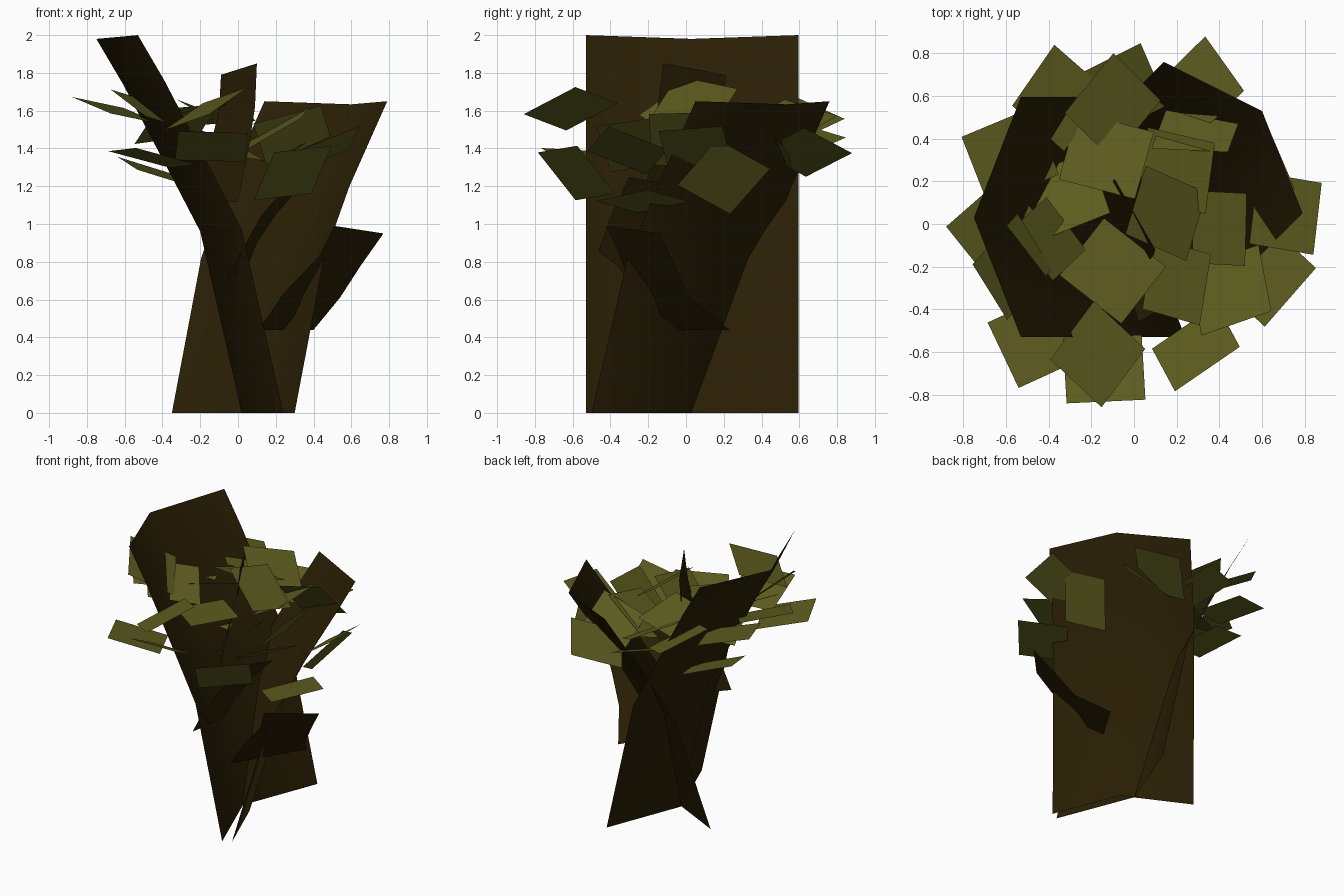
import bpy
from mathutils import Vector, Quaternion
from math import radians


def material(name, rgb):
    m = bpy.data.materials.new(name)
    m.diffuse_color = (*rgb, 1)
    return m


bark = material("dark bark", (0.023, 0.0135, 0.0015))
olive = material("olive leaf", (0.110, 0.108, 0.014))


def make(name, verts, faces, mat, smooth=False):
    me = bpy.data.meshes.new(name)
    me.from_pydata([tuple(v) for v in verts], [], faces)
    me.materials.append(mat)
    for p in me.polygons:
        p.use_smooth = smooth
    ob = bpy.data.objects.new(name, me)
    bpy.context.collection.objects.link(ob)
    return ob


def strip(name, rows):
    """Bent, smooth sheet through rows of points."""
    n = len(rows[0])
    verts = [p for r in rows for p in r]
    faces = [(i * n + j, i * n + j + 1, (i + 1) * n + j + 1, (i + 1) * n + j)
             for i in range(len(rows) - 1) for j in range(n - 1)]
    return make(name, verts, faces, bark, True)


def folded_trunk(name, section, path):
    """V-folded cross-section swept along (dx, dy, z) offsets."""
    return strip(name, [[(x + dx, y + dy, z - (0.02 * z / 2 if j == 1 else 0))
                         for j, (x, y) in enumerate(section)]
                        for dx, dy, z in path])


def branch(name, edge_a, edge_b):
    return strip(name, list(zip(edge_a, edge_b)))


# Trunk sheets
folded_trunk("left_trunk", [(0.24, -0.53), (0.02, 0.03), (0.24, 0.595)],
             [(0, 0, 0), (-0.22, 0, 0.97), (-0.40, 0, 1.32),
              (-0.63, 0, 1.76), (-0.77, 0, 2.0)])
folded_trunk("right_trunk", [(-0.35, 0.21), (0.11, -0.02), (0.30, -0.50)],
             [(0, 0, 0), (0.155, 0.19, 0.82), (0.29, 0.35, 1.2),
              (0.49, 0.55, 1.65)])

# Branch sheets
branch("lower_branch",
       [(0.11, -0.25, 0.44), (0.24, -0.28, 0.63), (0.43, -0.35, 0.83), (0.51, -0.42, 0.99)],
       [(0.40, 0.23, 0.44), (0.54, 0.02, 0.61), (0.65, -0.06, 0.78), (0.77, -0.14, 0.95)])
branch("middle_branch",
       [(-0.06, -0.45, 0.71), (0.02, -0.46, 0.86), (0.12, -0.40, 1.04), (0.30, -0.30, 1.25)],
       [(0.04, -0.22, 0.75), (0.10, -0.18, 0.90), (0.20, -0.12, 1.05), (0.33, -0.06, 1.20)])
branch("upper_branch",
       [(-0.22, 0.14, 1.10), (-0.15, 0.18, 1.40), (-0.10, 0.20, 1.60), (-0.09, 0.21, 1.79)],
       [(0.00, -0.22, 1.12), (0.06, -0.18, 1.42), (0.09, -0.15, 1.62), (0.10, -0.12, 1.85)])

# Leaves: x, y, z, slope along x, slope along y, spin in degrees
outer = [
    (-.58, .32, 1.56, -.25, 0, 22), (-.35, .59, 1.57, -.5, -.1, 52),
    (-.07, .62, 1.42, -.3, .3, 25), (-.10, .55, 1.55, -.5, .1, 48),
    (.30, .63, 1.38, .6, -.1, 40), (-.64, -.02, 1.60, -.3, .1, 40),
    (.71, .05, 1.40, .7, 0, -8), (.61, -.23, 1.12, .25, 0, 48),
    (.29, -.58, 1.27, .72, -.88, 32), (-.14, -.68, 1.41, 0, -.5, 3),
    (-.17, -.61, 1.61, .5, .15, 50), (-.45, -.54, 1.35, -.2, -.15, 25),
    (.60, .20, 1.25, 1.3, 0, 35)]
inner = [
    (-.13, .32, 1.58, 0, -.3, -15), (-.33, .13, 1.52, .3, -.4, 20),
    (.20, .25, 1.50, .6, .1, -10), (.15, .05, 1.65, -.7, 0, -20),
    (.30, .45, 1.45, .2, -1.3, -10), (-.45, -.12, 1.60, -.5, .2, 40),
    (-.10, -.22, 1.50, .1, 0, -38), (.40, -.02, 1.45, 1.1, 0, -2),
    (.20, -.27, 1.42, .9, 0, -12), (.45, -.31, 1.39, .5, -.3, 15),
    (-.57, -.20, 1.72, -.9, 0, 40), (-.42, .28, 1.27, -.35, .1, 20)]


def leaves(name, table, w=0.185, h=0.17):
    verts, faces = [], []
    for x, y, z, sx, sy, spin in table:
        q = Vector((0, 0, 1)).rotation_difference(Vector((-sx, -sy, 1)))
        q = q @ Quaternion((0, 0, 1), radians(spin))
        k = len(verts)
        verts += [Vector((x, y, z)) + q @ Vector((a * w, b * h, 0))
                  for a, b in ((-1, -1), (1, -1), (1, 1), (-1, 1))]
        faces.append((k, k + 1, k + 2, k + 3))
    return make(name, verts, faces, olive)


leaves("outer_leaves", outer)
leaves("inner_leaves", inner)
